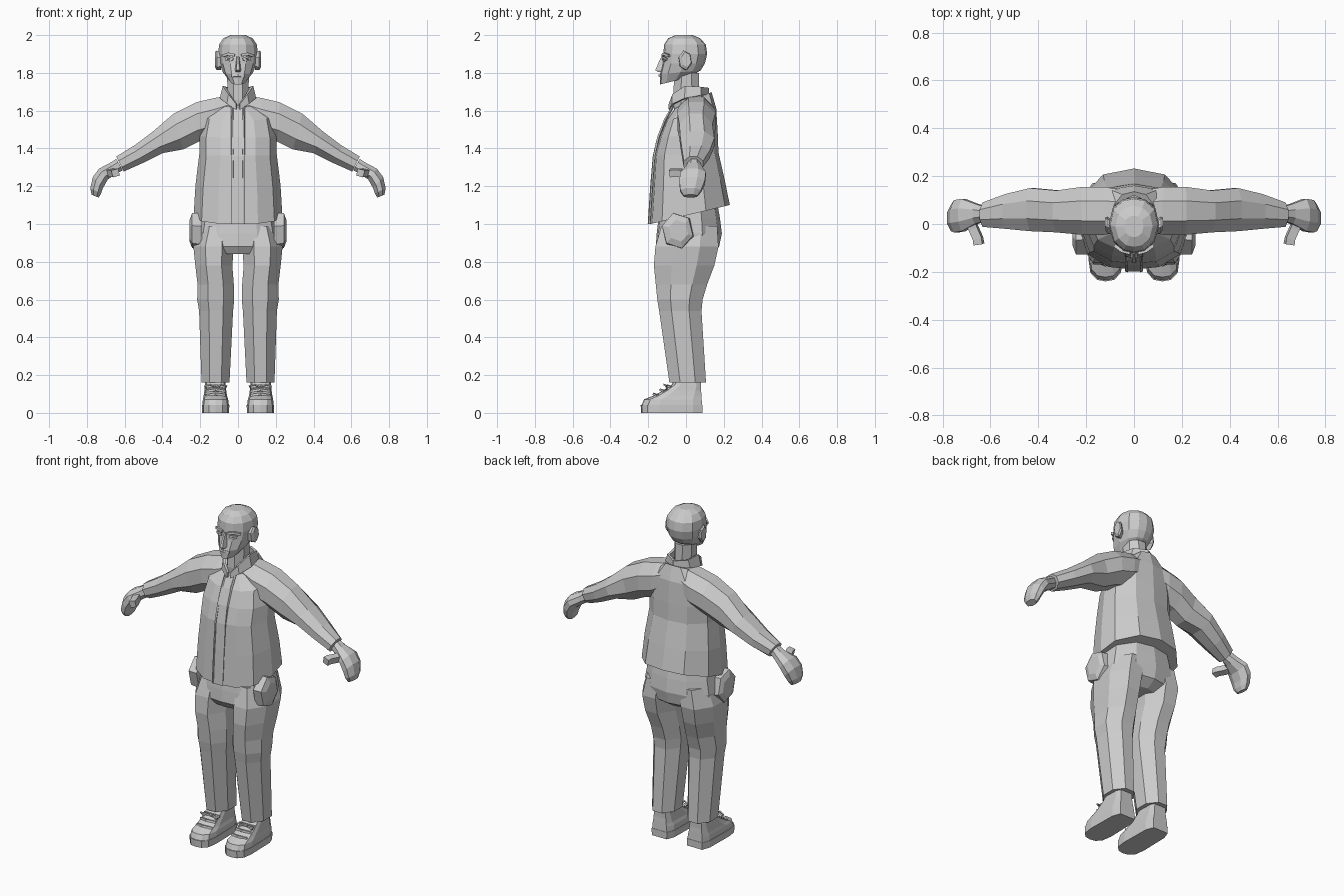
import bpy, bmesh, math
from mathutils import Vector as V

grey = bpy.data.materials.new("plain_grey")
grey.diffuse_color = (0.6, 0.6, 0.6, 1)

# Unit cross-sections
def poly(n):
    s = 1 / math.cos(math.pi / n)
    return [(s * math.cos((k + .5) * math.tau / n), s * math.sin((k + .5) * math.tau / n)) for k in range(n)]

def symmetric(half):
    return half + [(-x, y) for x, y in half[-2:0:-1]]

OCT = poly(8)
TRUNK = symmetric([(0, -1), (.45, -.95), (.82, -.7), (1, -.12), (.95, .4), (.55, .88), (0, 1)])
SKULL = symmetric([(0, -1), (.42, -.93), (.82, -.6), (1, 0), (.85, .6), (.45, .92), (0, 1)])
SHOE = symmetric([(0, -1), (.5, -.96), (.88, -.78), (1, -.4), (.95, .7), (.7, 1), (0, 1)])

def finish(name, bm, mirror=False, thick=0):
    bmesh.ops.recalc_face_normals(bm, faces=bm.faces)
    me = bpy.data.meshes.new(name)
    bm.to_mesh(me)
    bm.free()
    me.materials.append(grey)
    ob = bpy.data.objects.new(name, me)
    bpy.context.collection.objects.link(ob)
    if thick:
        m = ob.modifiers.new("thickness", 'SOLIDIFY')
        m.thickness, m.offset = thick, 0
    if mirror:
        ob.modifiers.new("mirror", 'MIRROR')
    return ob

def loft(name, rings, prof=OCT, mirror=False):
    """Skin rings of (centre, u axis, v axis) and cap both ends."""
    bm = bmesh.new()
    rows = [[bm.verts.new(V(c) + a * V(u) + b * V(v)) for a, b in prof] for c, u, v in rings]
    n = len(prof)
    for r, s in zip(rows, rows[1:]):
        for i in range(n):
            bm.faces.new((r[i], r[(i + 1) % n], s[(i + 1) % n], s[i]))
    bm.faces.new(rows[0])
    bm.faces.new(rows[-1])
    return finish(name, bm, mirror)

def level(z, x0, x1, y0, y1, slope=0):
    """Ring around the vertical, optionally tilted front to back."""
    d = (y1 - y0) / 2
    return ((x0 + x1) / 2, (y0 + y1) / 2, z), ((x1 - x0) / 2, 0, 0), (0, d, slope * d)

def limb(xt, zt, xb, zb, y0, y1):
    """Ring across a sideways limb from its top and bottom points."""
    return (((xt + xb) / 2, (y0 + y1) / 2, (zt + zb) / 2),
            ((xt - xb) / 2, 0, (zt - zb) / 2), (0, (y1 - y0) / 2, 0))

def sheet(name, rows, mirror=False, thick=.01):
    """Thin surface across rows of points."""
    bm = bmesh.new()
    vs = [[bm.verts.new(p) for p in r] for r in rows]
    for r, s in zip(vs, vs[1:]):
        for i in range(len(r) - 1):
            bm.faces.new((r[i], r[i + 1], s[i + 1], s[i]))
    return finish(name, bm, mirror, thick)

def rod(name, pts, r, mirror=True):
    """Thin square rod along points."""
    rings = []
    for i, p in enumerate(pts):
        t = (V(pts[min(i + 1, len(pts) - 1)]) - V(pts[max(i - 1, 0)])).normalized()
        u = t.cross(V((.3, .2, 1))).normalized()
        rings.append((p, u * r, t.cross(u) * r))
    return loft(name, rings, poly(4), mirror)

# Jacket body with a hem lower at the front
loft("jacket_body", [
    level(1.05, -.235, .235, -.19, .232, .24),
    level(1.21, -.225, .225, -.177, .205, .12),
    level(1.37, -.205, .205, -.165, .172, .05),
    level(1.47, -.205, .205, -.14, .168, .08),
    level(1.58, -.185, .185, -.105, .16, .25),
    level(1.655, -.09, .09, -.06, .135, .45)], TRUNK)

# Sleeves
loft("sleeve", [
    limb(.04, 1.68, .04, 1.52, -.03, .14),
    limb(.12, 1.668, .13, 1.46, -.045, .155),
    limb(.22, 1.645, .21, 1.435, -.045, .155),
    limb(.34, 1.585, .29, 1.395, -.035, .14),
    limb(.45, 1.49, .40, 1.375, -.03, .15),
    limb(.55, 1.415, .51, 1.32, -.02, .125),
    limb(.645, 1.357, .605, 1.278, -.012, .09)], mirror=True)

# Front placket with raised edges
FRONT = [(-.194, 1.0), (-.181, 1.2), (-.168, 1.36), (-.144, 1.46), (-.108, 1.55), (-.066, 1.625)]
sheet("jacket_placket", [[(-.03, y, z), (.03, y, z)] for y, z in FRONT], thick=.008)
rod("placket_edge", [(.03, y - .002, z) for y, z in FRONT], .005)

# Stand-up collar
COLLAR = [(.008, -.085, 1.605, 1.635), (.048, -.068, 1.635, 1.685), (.078, -.005, 1.665, 1.73),
          (.068, .075, 1.68, 1.725), (0, .115, 1.685, 1.72)]
sheet("collar", [[(x * 1.15, y, a), (x * .95, y, b)] for x, y, a, b in COLLAR], True, .014)

# Hands and thumbs
loft("hand", [
    limb(.645, 1.345, .61, 1.285, .01, .075),
    limb(.675, 1.325, .645, 1.265, .0, .085),
    limb(.735, 1.293, .69, 1.235, -.03, .105),
    limb(.768, 1.25, .715, 1.19, -.035, .10),
    limb(.782, 1.19, .725, 1.16, -.03, .08),
    limb(.775, 1.155, .738, 1.14, -.012, .06)], mirror=True)
rod("thumb", [(.69, .03, 1.275), (.67, -.02, 1.27), (.652, -.06, 1.272), (.648, -.085, 1.27)], .019)

# Trousers
loft("trouser_hips", [
    level(1.14, -.19, .19, -.13, .16),
    level(1.03, -.21, .21, -.145, .18),
    level(.95, -.225, .225, -.155, .19),
    level(.88, -.225, .225, -.16, .175),
    level(.842, -.12, .12, -.135, .12)], TRUNK)
loft("trouser_leg", [
    level(.99, .03, .2, -.13, .165),
    level(.88, .022, .236, -.162, .172),
    level(.78, .03, .226, -.17, .15),
    level(.68, .022, .214, -.16, .112),
    level(.6, .02, .216, -.152, .088),
    level(.54, .026, .206, -.142, .082),
    level(.16, .045, .193, -.088, .106)], mirror=True)

# Side pockets, leaning outward
loft("trouser_pocket", [
    ((.19, -.04, .96), (0, .075, .02), (0, -.02, .085)),
    ((.243, -.045, .965), (0, .07, .02), (0, -.02, .08)),
    ((.256, -.04, .965), (0, .045, .01), (0, -.012, .05))], poly(6), True)

# Shoes and soles
loft("shoe_sole", [level(0, .047, .19, -.238, .087), level(.042, .046, .191, -.24, .087)], SHOE, True)
loft("shoe_upper", [
    level(.04, .048, .189, -.236, .085),
    level(.072, .052, .186, -.222, .083),
    level(.09, .058, .182, -.175, .082),
    level(.118, .062, .178, -.122, .08),
    level(.15, .066, .175, -.075, .08),
    level(.2, .07, .17, -.05, .075)], SHOE, True)

# Laces
for i in range(3):
    y, z = -.17 + .036 * i, .096 + .022 * i
    rod("lace_bar", [(.068, y + .02, z - .005), (.118, y, z + .004), (.168, y + .02, z - .005)], .006)
for s in (-1, 1):
    rod("lace_bow", [(.118 + s * x, y, z) for x, y, z in
        [(0, -.095, .135), (.03, -.115, .15), (.058, -.105, .142), (.045, -.1, .122), (0, -.095, .133)]], .004)

# Neck
loft("neck", [level(1.58, -.05, .05, -.06, .07), level(1.66, -.055, .055, -.068, .072),
              level(1.8, -.058, .058, -.062, .068)])

# Head
loft("head", [
    level(1.758, -.045, .045, -.137, .02, .25),
    level(1.803, -.08, .08, -.138, .078, .1),
    level(1.85, -.098, .098, -.124, .1),
    level(1.9, -.105, .105, -.12, .112),
    level(1.95, -.1, .1, -.116, .105),
    level(1.983, -.078, .078, -.095, .075),
    level(2.0, -.04, .04, -.055, .035)], SKULL)

# Nose
loft("nose", [level(1.806, -.018, .018, -.15, -.11), level(1.815, -.02, .02, -.162, -.11),
              level(1.86, -.012, .012, -.143, -.11), level(1.893, -.009, .009, -.126, -.105)],
     [(-1, 1), (1, 1), (.45, -1), (-.45, -1)])

# Mouth, eyes, brows and ears
rod("lips", [(-.032, -.128, 1.783), (0, -.139, 1.786), (.032, -.128, 1.783)], .006, False)
rod("brow", [(.018, -.122, 1.893), (.05, -.113, 1.9), (.08, -.09, 1.89)], .007)
rod("upper_eyelid", [(.026, -.121, 1.874), (.045, -.117, 1.881), (.066, -.103, 1.874)], .005)
rod("lower_eyelid", [(.026, -.121, 1.872), (.045, -.117, 1.865), (.066, -.104, 1.871)], .004)
loft("ear", [((.09, -.012, 1.862), (0, .024, .006), (0, -.006, .04)),
             ((.112, -.004, 1.866), (0, .03, .008), (0, -.008, .045)),
             ((.121, .002, 1.87), (0, .022, .006), (0, -.006, .036))], poly(6), True)
